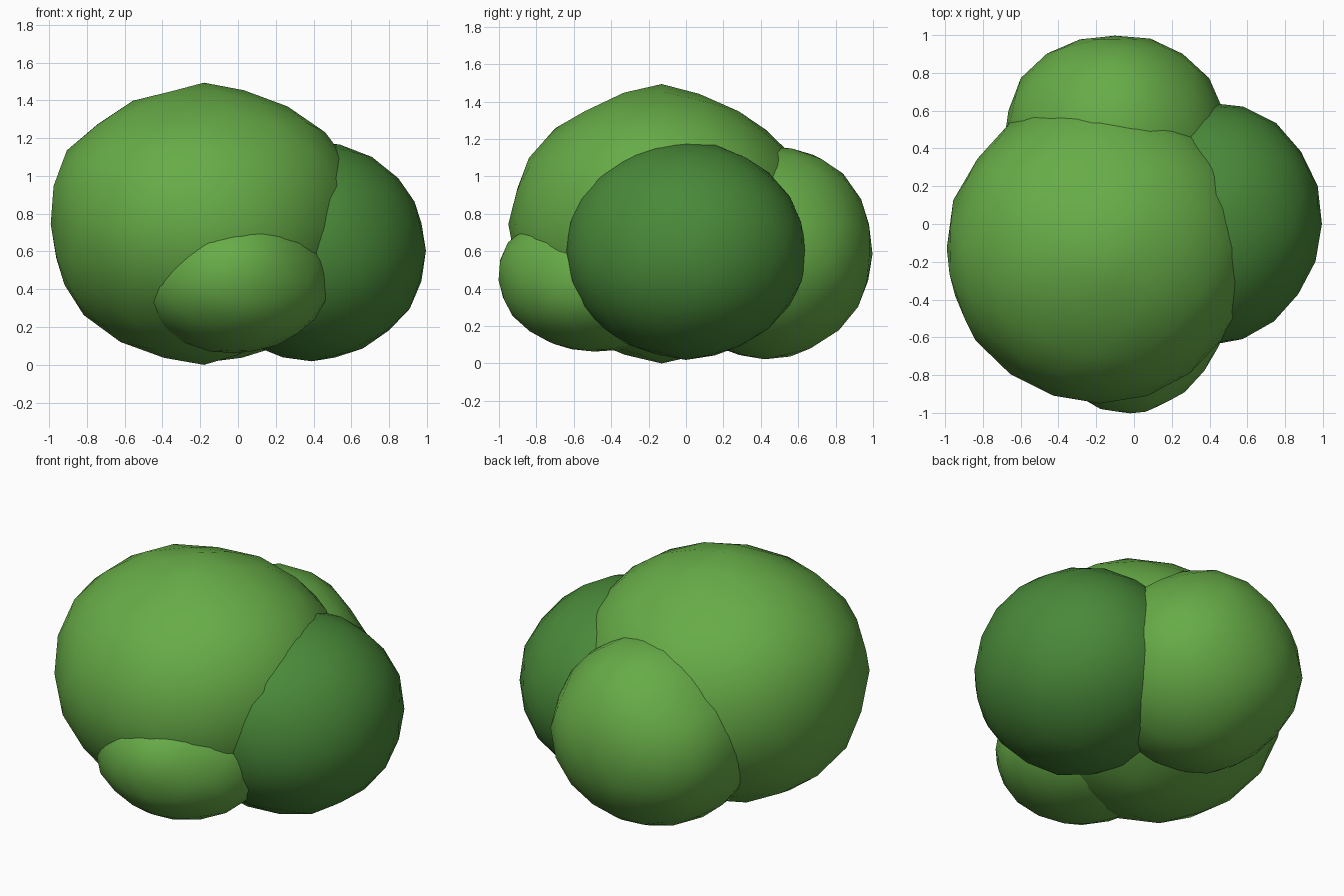
import bpy, bmesh, random
from mathutils import Vector

if "Cube" in bpy.data.objects:
    bpy.data.objects.remove(bpy.data.objects["Cube"])

random.seed(4)


def material(name, rgb):
    m = bpy.data.materials.new(name)
    m.diffuse_color = (*rgb, 1)
    m.use_nodes = True
    m.node_tree.nodes["Principled BSDF"].inputs["Base Color"].default_value = m.diffuse_color
    return m


light_green = material("light_leaf_green", (0.135, 0.41, 0.063))
dark_green = material("dark_leaf_green", (0.067, 0.25, 0.041))


def leaf_clump(name, centre, radii, mat, bumps=(), jitter=0.01):
    """Slightly lumpy ellipsoid; bumps are (direction, amount, cosine limit)."""
    bm = bmesh.new()
    bmesh.ops.create_icosphere(bm, subdivisions=3, radius=1)
    for v in bm.verts:
        d = v.co.normalized()
        s = 1.01 + jitter * random.uniform(-1, 1)
        for direction, amount, limit in bumps:
            c = d.dot(Vector(direction).normalized())
            if c > limit:
                s += amount * (c - limit) / (1 - limit)
        v.co = Vector(centre) + Vector([d[i] * s * radii[i] for i in range(3)])
        v.co.z = max(v.co.z, 0)
    for f in bm.faces:
        f.smooth = True
    me = bpy.data.meshes.new(name)
    bm.to_mesh(me)
    bm.free()
    me.materials.append(mat)
    ob = bpy.data.objects.new(name, me)
    bpy.context.collection.objects.link(ob)
    return ob


# Large central clump with small peaks at top and bottom
leaf_clump("main_clump", (-0.18, -0.13, 0.745), (0.8, 0.81, 0.695), light_green,
           [((0, 0, 1), 0.06, 0.96), ((0, 0, -1), 0.075, 0.96),
            ((0.75, 0, 0.7), 0.055, 0.6), ((-0.75, 0, 0.65), 0.05, 0.7),
            ((-0.6, 0, -0.8), 0.045, 0.7)])
# Dark clump on the right
leaf_clump("right_clump", (0.39, 0.0, 0.605), (0.6, 0.64, 0.575), dark_green,
           [((0.7, 0.7, 0), 0.015, 0.7), ((0.7, -0.7, 0), -0.025, 0.7)])
# Clump at the back
leaf_clump("back_clump", (-0.1, 0.42, 0.585), (0.585, 0.57, 0.555), light_green,
           [((0, 0.45, 0.9), 0.05, 0.75), ((0, 0.8, 0.5), 0.02, 0.75),
            ((0.7, 0.75, 0), 0.04, 0.8), ((-0.7, 0.75, 0), 0.04, 0.8)])
# Low clump at the front
leaf_clump("front_clump", (-0.02, -0.49, 0.445), (0.5, 0.505, 0.38), light_green,
           [((0, -0.7, 0.7), 0.05, 0.7), ((0, -0.7, -0.7), -0.02, 0.7),
            ((0.7, -0.7, 0), -0.04, 0.8)])
